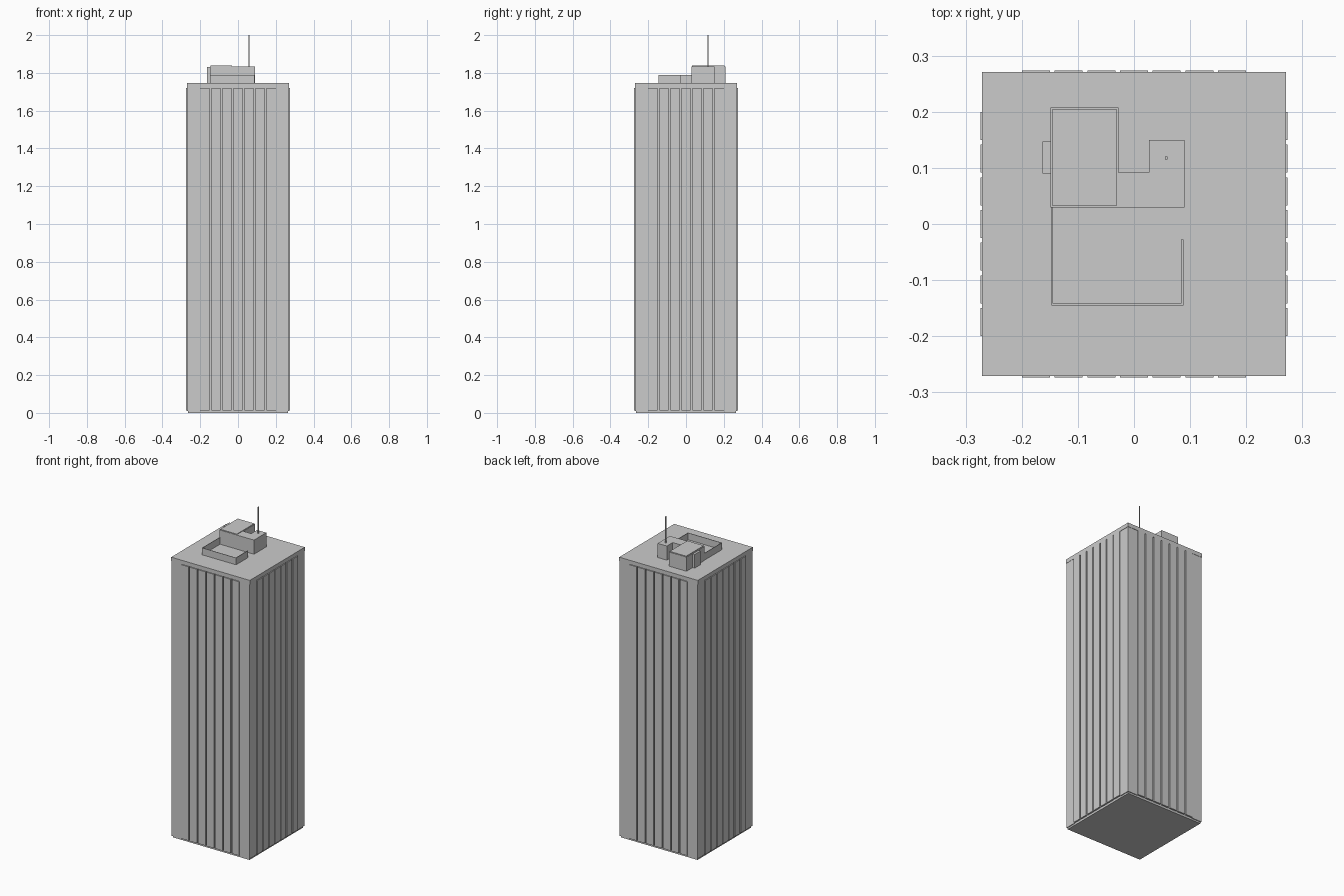
import bpy, bmesh
from mathutils import Matrix, Vector
from math import pi

if "Cube" in bpy.data.objects:
    bpy.data.objects.remove(bpy.data.objects["Cube"])


def add_mesh(name, bm):
    bmesh.ops.recalc_face_normals(bm, faces=bm.faces)
    mesh = bpy.data.meshes.new(name)
    bm.to_mesh(mesh)
    bm.free()
    ob = bpy.data.objects.new(name, mesh)
    bpy.context.collection.objects.link(ob)
    return ob


def box_into(bm, x0, x1, y0, y1, z0, z1, turn=0):
    size = Matrix.Diagonal((x1 - x0, y1 - y0, z1 - z0, 1))
    move = Matrix.Translation(((x0 + x1) / 2, (y0 + y1) / 2, (z0 + z1) / 2))
    bmesh.ops.create_cube(bm, size=1, matrix=Matrix.Rotation(turn, 4, 'Z') @ move @ size)


def box(name, *b):
    bm = bmesh.new()
    box_into(bm, *b)
    return add_mesh(name, bm)


def prism(name, pts, z0, z1):
    bm = bmesh.new()
    face = bm.faces.new([bm.verts.new((x, y, z0)) for x, y in pts])
    ext = bmesh.ops.extrude_face_region(bm, geom=[face])
    verts = [v for v in ext['geom'] if isinstance(v, bmesh.types.BMVert)]
    bmesh.ops.translate(bm, verts=verts, vec=Vector((0, 0, z1 - z0)))
    return add_mesh(name, bm)


# Recessed core and roof slab
box("tower_core", -0.264, 0.264, -0.264, 0.264, 0, 1.73)
box("roof_slab", -0.271, 0.271, -0.271, 0.271, 1.722, 1.747)

# Solid corner piers
bm = bmesh.new()
for i in range(4):
    box_into(bm, 0.2, 0.269, 0.2, 0.269, 0.01, 1.7225, i * pi / 2)
add_mesh("corner_piers", bm)

# Seven vertical facade panels per side
bm = bmesh.new()
for side in range(4):
    for i in range(-3, 4):
        c = i * 0.0583
        box_into(bm, c - 0.025, c + 0.025, -0.274, -0.26, 0.013, 1.72, side * pi / 2)
add_mesh("facade_panels", bm)

# Rooftop penthouse: L-shaped volume, capped block and side box
R = 1.745
prism("penthouse", [(-0.149, 0.029), (0.09, 0.029), (0.09, 0.15), (0.027, 0.15),
                    (0.027, 0.092), (-0.028, 0.092), (-0.028, 0.208), (-0.149, 0.208)],
      R, 1.835)
box("penthouse_cap", -0.145, -0.031, 0.032, 0.205, 1.83, 1.839)
box("side_vent", -0.163, -0.148, 0.09, 0.147, R, 1.832)

# Thin screen wall around the open court
prism("screen_wall", [(-0.147, 0.03), (-0.147, -0.145), (0.088, -0.145), (0.088, -0.028),
                      (0.084, -0.028), (0.084, -0.142), (-0.144, -0.142), (-0.144, 0.03)],
      R, 1.79)

# Antenna mast
box("antenna", 0.055, 0.06, 0.115, 0.12, 1.83, 2.0)
